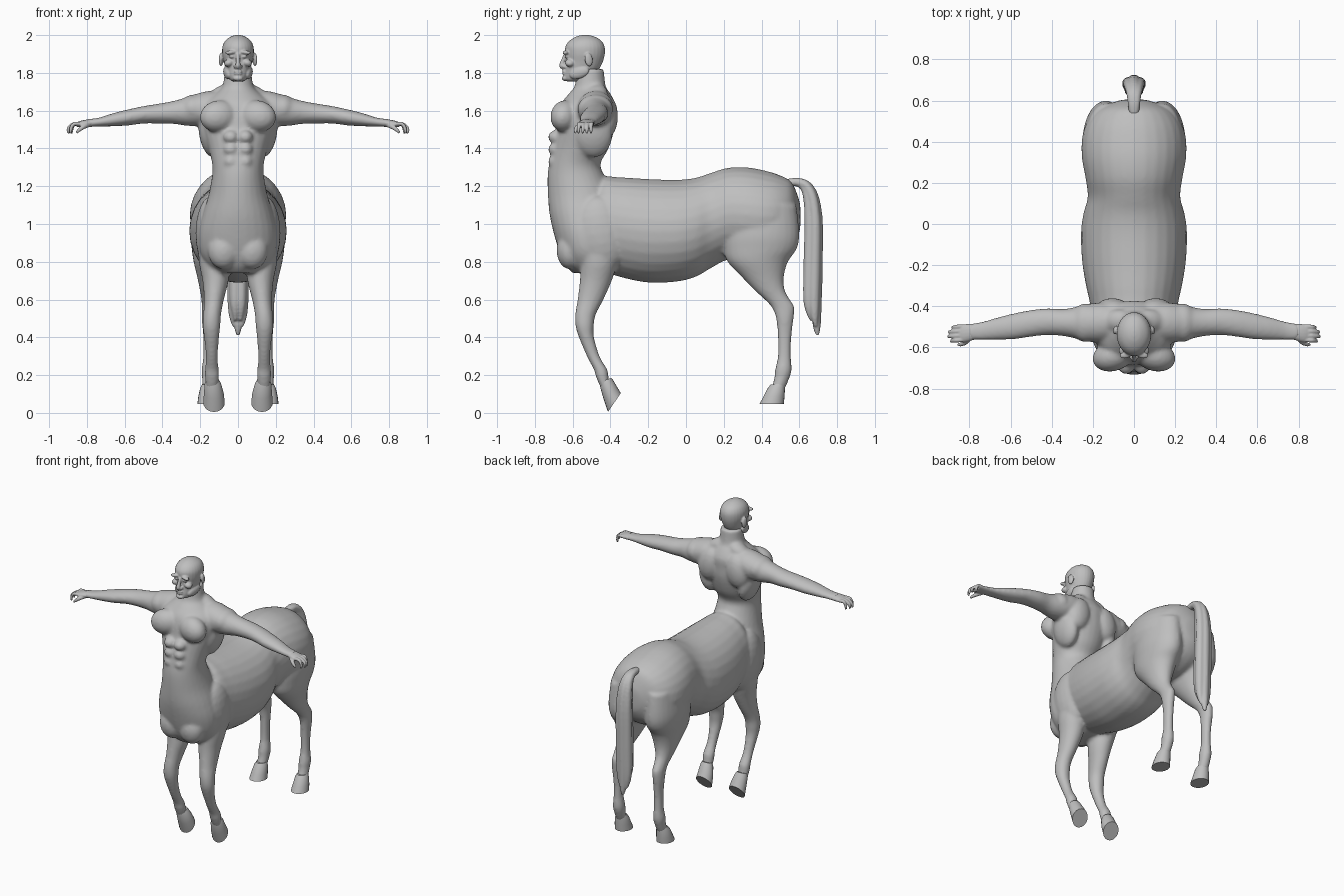
import bpy, bmesh, math
from mathutils import Vector, Matrix

SKIN = bpy.data.materials.new("plain grey")
SKIN.diffuse_color = (0.52, 0.52, 0.52, 1)


def spline(rows, k=4):
    """Smooth curve through rows of numbers."""
    out = []
    for i in range(len(rows) - 1):
        a, b, c, d = (rows[max(i - 1, 0)], rows[i], rows[i + 1], rows[min(i + 2, len(rows) - 1)])
        for j in range(k):
            t = j / k
            out.append([0.5 * (2 * q + (r - p) * t + (2 * p - 5 * q + 4 * r - s) * t * t
                               + (3 * q - p - 3 * r + s) * t ** 3) for p, q, r, s in zip(a, b, c, d)])
    return out + [list(rows[-1])]


def skin(bm, rings):
    """Closed surface through a list of rings."""
    vs = [[bm.verts.new(p) for p in ring] for ring in rings]
    n = len(vs[0])
    for a, b in zip(vs, vs[1:]):
        for i in range(n):
            bm.faces.new((a[i], a[(i + 1) % n], b[(i + 1) % n], b[i]))
    bm.faces.new(vs[0])
    bm.faces.new(vs[-1])


def loft(bm, axis, rows, n=28):
    """Oval sections along an axis; row = position, then min/max of the two other axes."""
    rings = []
    for t, u0, u1, v0, v1 in spline(rows):
        ring = []
        for i in range(n):
            a = 2 * math.pi * i / n
            c = [(u0 + u1) / 2 + (u1 - u0) / 2 * math.cos(a), (v0 + v1) / 2 + (v1 - v0) / 2 * math.sin(a)]
            c.insert(axis, t)
            ring.append(Vector(c))
        rings.append(ring)
    skin(bm, rings)


def tube(bm, pts, ref, n=12):
    """Round tube; row = x, y, z, radius."""
    rows = spline(pts)
    rings = []
    for i, r in enumerate(rows):
        t = Vector(rows[min(i + 1, len(rows) - 1)][:3]) - Vector(rows[max(i - 1, 0)][:3])
        v = t.cross(Vector(ref)).normalized()
        u = v.cross(t).normalized()
        rings.append([Vector(r[:3]) + r[3] * (u * math.cos(a) + v * math.sin(a))
                      for a in (2 * math.pi * j / n for j in range(n))])
    skin(bm, rings)


def blob(bm, c, r, rot=(0, 0, 0)):
    """Ellipsoid."""
    m = Matrix.LocRotScale(Vector(c), None, None)
    for ang, ax in zip(rot, "XYZ"):
        m = m @ Matrix.Rotation(ang, 4, ax)
    bmesh.ops.create_uvsphere(bm, u_segments=20, v_segments=12, radius=1, matrix=m @ Matrix.Diagonal((*r, 1)))


def mirror(bm):
    """Copy everything so far to the other side."""
    got = bmesh.ops.duplicate(bm, geom=bm.verts[:] + bm.edges[:] + bm.faces[:])["geom"]
    bmesh.ops.scale(bm, vec=(-1, 1, 1), verts=[g for g in got if isinstance(g, bmesh.types.BMVert)])


def finish(bm, name, voxel=0, smooth=0):
    bmesh.ops.recalc_face_normals(bm, faces=bm.faces[:])
    me = bpy.data.meshes.new(name)
    bm.to_mesh(me)
    bm.free()
    me.materials.append(SKIN)
    ob = bpy.data.objects.new(name, me)
    bpy.context.collection.objects.link(ob)
    if voxel:
        m = ob.modifiers.new("merge", 'REMESH')
        m.mode, m.voxel_size, m.use_smooth_shade = 'VOXEL', voxel, True
        s = ob.modifiers.new("soften", 'SMOOTH')
        s.factor, s.iterations = 0.5, smooth
    else:
        bpy.context.view_layer.objects.active = ob
        ob.select_set(True)
        bpy.ops.object.shade_smooth_by_angle(angle=math.radians(40))
        ob.select_set(False)
    return ob


# ---- body: paired limbs and muscles first, then the centre trunk
bm = bmesh.new()
# arm
loft(bm, 0, [(.05, -.55, -.41, 1.56, 1.70), (.14, -.57, -.385, 1.54, 1.705), (.2, -.575, -.385, 1.52, 1.695),
             (.27, -.56, -.40, 1.52, 1.672), (.34, -.545, -.413, 1.53, 1.652), (.42, -.54, -.41, 1.532, 1.637),
             (.5, -.548, -.418, 1.532, 1.624), (.58, -.56, -.433, 1.522, 1.607), (.66, -.563, -.453, 1.517, 1.587),
             (.74, -.564, -.475, 1.516, 1.562), (.80, -.567, -.485, 1.512, 1.556)])
# front leg
loft(bm, 2, [(.98, .06, .2, -.54, -.36), (.9, .05, .208, -.56, -.35), (.8, .045, .207, -.557, -.362),
             (.7, .05, .188, -.562, -.393), (.6, .075, .18, -.574, -.437), (.52, .09, .184, -.587, -.478),
             (.46, .094, .187, -.585, -.488), (.4, .10, .18, -.567, -.487), (.3, .107, .17, -.525, -.457),
             (.23, .102, .175, -.488, -.417), (.2, .10, .176, -.48, -.411), (.16, .103, .172, -.464, -.405),
             (.12, .105, .17, -.445, -.39)])
# hind leg
loft(bm, 2, [(1.1, .03, .235, .22, .585), (.95, .025, .25, .2, .6), (.87, .03, .245, .2, .587),
             (.8, .04, .235, .22, .54), (.72, .068, .216, .295, .518), (.65, .098, .202, .362, .523),
             (.6, .113, .194, .417, .55), (.56, .118, .192, .453, .574), (.5, .123, .192, .477, .57),
             (.4, .126, .184, .486, .558), (.3, .126, .184, .486, .556), (.23, .118, .192, .472, .559),
             (.19, .12, .19, .468, .55), (.12, .125, .19, .45, .52)])
blob(bm, (.1, -.64, 1.57), (.105, .075, .085), (0, .15, -.3))     # chest muscle
blob(bm, (.235, -.48, 1.61), (.075, .095, .075))                  # shoulder cap
blob(bm, (.105, -.42, 1.57), (.085, .06, .115), (0, -.2, 0))      # shoulder blade
blob(bm, (.15, -.49, 1.47), (.055, .10, .12), (0, .2, 0))         # flank muscle
blob(bm, (.08, -.47, 1.69), (.085, .055, .045), (0, .45, 0))      # neck slope
for z in (1.46, 1.395, 1.33):
    blob(bm, (.038, -.69, z), (.04, .04, .036))                   # stomach muscle
blob(bm, (.14, -.45, .95), (.085, .14, .2), (.15, 0, 0))          # horse shoulder
blob(bm, (.075, -.615, .86), (.085, .07, .10))                    # breast
mirror(bm)
# human trunk running down into the horse chest
loft(bm, 2, [(.74, -.10, .10, -.60, -.42), (.78, -.16, .16, -.637, -.38), (.85, -.2, .2, -.67, -.36),
             (.95, -.207, .207, -.7, -.36), (1.05, -.187, .187, -.722, -.36), (1.15, -.157, .157, -.731, -.38),
             (1.25, -.138, .138, -.733, -.43), (1.32, -.137, .137, -.725, -.452), (1.4, -.157, .157, -.71, -.41),
             (1.5, -.187, .187, -.69, -.38), (1.58, -.195, .195, -.68, -.375), (1.64, -.18, .18, -.66, -.375),
             (1.69, -.12, .12, -.62, -.4), (1.73, -.082, .082, -.59, -.425), (1.82, -.07, .07, -.575, -.435)])
# horse barrel
loft(bm, 1, [(-.56, -.1, .1, .85, 1.1), (-.45, -.19, .19, .76, 1.24), (-.35, -.222, .222, .72, 1.247),
             (-.2, -.25, .25, .69, 1.238), (-.05, -.258, .258, .695, 1.234), (.05, -.246, .246, .72, 1.244),
             (.13, -.225, .225, .765, 1.27), (.22, -.235, .235, .81, 1.297), (.32, -.253, .253, .8, 1.3),
             (.42, -.252, .252, .8, 1.282), (.5, -.225, .225, .83, 1.257), (.56, -.17, .17, .88, 1.22),
             (.598, -.08, .08, .95, 1.13), (.606, -.02, .02, 1.0, 1.08)])
finish(bm, "body", 0.0105, 5)

# ---- head
bm = bmesh.new()
blob(bm, (.09, -.515, 1.87), (.011, .022, .036), (.15, 0, .25))   # ear
blob(bm, (.037, -.634, 1.908), (.034, .018, .011), (0, .1, -.3))  # brow
blob(bm, (.048, -.615, 1.853), (.026, .026, .02), (0, .3, 0))     # cheekbone
blob(bm, (.033, -.629, 1.886), (.015, .014, .009))                # eye
blob(bm, (.013, -.643, 1.833), (.011, .014, .01))                 # nostril
blob(bm, (.058, -.565, 1.80), (.018, .055, .03), (.3, 0, -.2))    # jaw
mirror(bm)
loft(bm, 2, [(1.755, -.025, .025, -.63, -.56), (1.765, -.042, .042, -.645, -.53), (1.79, -.056, .056, -.646, -.49),
             (1.82, -.066, .066, -.64, -.46), (1.86, -.075, .075, -.637, -.44), (1.9, -.083, .083, -.64, -.43),
             (1.94, -.082, .082, -.638, -.431), (1.972, -.066, .066, -.615, -.45),
             (1.993, -.036, .036, -.578, -.487), (2.001, -.008, .008, -.545, -.52)])
tube(bm, [(0, -.638, 1.9, .009), (0, -.651, 1.865, .011), (0, -.658, 1.838, .014), (0, -.65, 1.828, .01)], (1, 0, 0))
blob(bm, (0, -.645, 1.808), (.024, .011, .006))                   # upper lip
blob(bm, (0, -.644, 1.795), (.021, .011, .006))                   # lower lip
blob(bm, (0, -.641, 1.771), (.026, .016, .014))                   # chin
finish(bm, "head", 0.005, 2)

# ---- hands
bm = bmesh.new()
loft(bm, 0, [(.77, -.56, -.485, 1.514, 1.555), (.80, -.57, -.485, 1.512, 1.553),
             (.83, -.575, -.487, 1.512, 1.547), (.855, -.57, -.49, 1.513, 1.538)], 16)
for i, reach in enumerate((.89, .903, .9, .885)):
    y = -.564 + .022 * i
    tube(bm, [(.835, y, 1.53, .011), (.866, y - .002, 1.53, .0105), (reach - .008, y - .004, 1.512, .009),
              (reach - .004, y - .005, 1.49, .008), (reach - .009, y - .005, 1.48, .004)], (0, 1, 0), 10)
tube(bm, [(.795, -.55, 1.525, .014), (.82, -.575, 1.513, .0125), (.842, -.585, 1.497, .010),
          (.856, -.586, 1.482, .006)], (0, 0, 1), 10)             # thumb
mirror(bm)
finish(bm, "hands", 0.0045, 2)


# ---- hooves: each ring = front y,z, back y,z, half width, centre x
def hoof(name, rings, n=20):
    bm = bmesh.new()
    pts = []
    for fy, fz, by, bz, w, cx in rings:
        ring = []
        for i in range(n):
            a = 2 * math.pi * i / n
            t = (1 - math.cos(a)) / 2
            ring.append(Vector((cx + w * math.sin(a), fy + (by - fy) * t, fz + (bz - fz) * t)))
        pts.append(ring)
    skin(bm, pts)
    mirror(bm)
    finish(bm, name)


hoof("front_hooves", [(-.455, .165, -.395, .185, .034, .135), (-.455, .14, -.385, .172, .043, .133),
                      (-.437, .075, -.365, .138, .052, .128), (-.413, .005, -.345, .105, .057, .127)])
hoof("hind_hooves", [(.448, .15, .525, .155, .032, .157), (.43, .127, .524, .138, .042, .158),
                     (.41, .087, .522, .09, .05, .16), (.39, .048, .518, .048, .055, .16)])

# ---- tail: strands spreading from one root
bm = bmesh.new()
for x, dy, end in ((0, .02, .41), (.028, .008, .46), (-.028, .008, .46), (.016, -.022, .49), (-.016, -.022, .49)):
    path = [(.53, 1.215, .02, .2), (.585, 1.222, .022, .3), (.635, 1.20, .024, .5), (.665, 1.13, .026, .8),
            (.677, 1.0, .028, 1), (.674, .8, .03, 1), (.671, .62, .029, 1), (.673, end + .06, .022, .95),
            (.68, end, .008, .8)]
    tube(bm, [(x * s, y + dy * s, z, r) for y, z, r, s in path], (1, 0, 0))
finish(bm, "tail", 0.007, 1)
